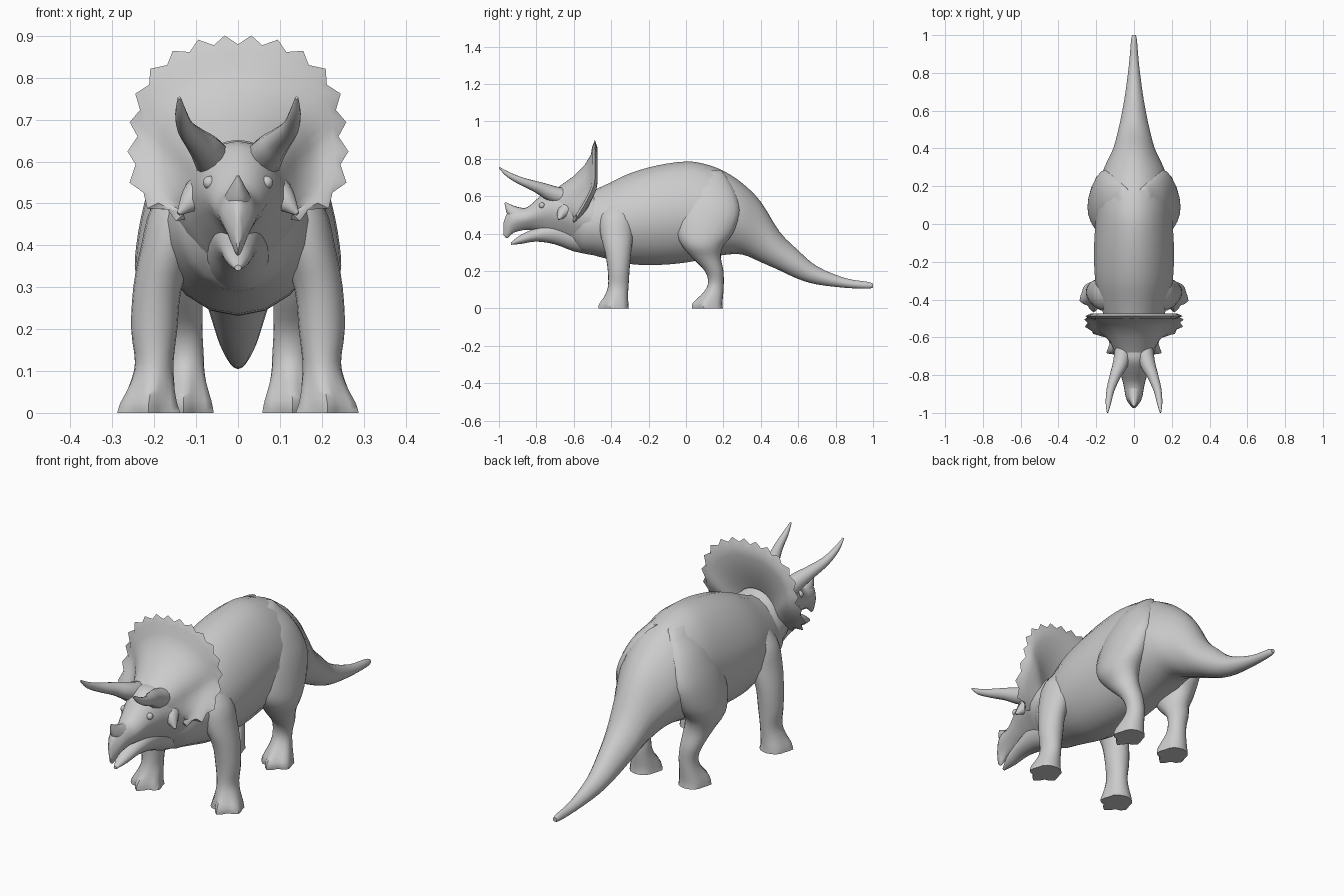
import bpy, bmesh
from math import sin, cos, pi, radians
from mathutils import Vector

cube = bpy.data.objects.get("Cube")
if cube:
    bpy.data.objects.remove(cube, do_unlink=True)

SEGS = 20
skin = bpy.data.materials.new("light_grey_skin")
skin.use_nodes = True
GREY = (0.6, 0.6, 0.6, 1)
skin.diffuse_color = GREY
skin.node_tree.nodes["Principled BSDF"].inputs["Base Color"].default_value = GREY


def spline(keys, steps=3):
    """Smoothly resample a list of key tuples, passing through each one."""
    out = []
    for i in range(len(keys) - 1):
        a, b = keys[max(i - 1, 0)], keys[i]
        c, d = keys[i + 1], keys[min(i + 2, len(keys) - 1)]
        for s in range(steps):
            t = s / steps
            out.append([0.5 * (2 * q + (r - p) * t + (2 * p - 5 * q + 4 * r - w) * t * t
                               + (3 * q - p - 3 * r + w) * t ** 3)
                        for p, q, r, w in zip(a, b, c, d)])
    return out + [list(keys[-1])]


def skin_rings(name, rings, angle=50):
    """Bridge closed rings of points into one capped mesh."""
    bm = bmesh.new()
    rows = [[bm.verts.new(p) for p in ring] for ring in rings]
    n = len(rows[0])
    for r0, r1 in zip(rows, rows[1:]):
        for j in range(n):
            k = (j + 1) % n
            bm.faces.new((r0[j], r0[k], r1[k], r1[j]))
    bm.faces.new(rows[0])
    bm.faces.new(rows[-1])
    bmesh.ops.recalc_face_normals(bm, faces=bm.faces)
    mesh = bpy.data.meshes.new(name)
    bm.to_mesh(mesh)
    bm.free()
    mesh.materials.append(skin)
    obj = bpy.data.objects.new(name, mesh)
    bpy.context.collection.objects.link(obj)
    bpy.ops.object.select_all(action='DESELECT')
    obj.select_set(True)
    bpy.context.view_layer.objects.active = obj
    bpy.ops.object.shade_smooth_by_angle(angle=radians(angle))


def trunk(name, keys, pinch_top=0, pinch_low=0):
    """Loft along y; each key is y, top z, bottom z, half width. Pinches narrow top or underside."""
    rings = []
    for y, top, low, half in spline(keys):
        mid, tall = (top + low) / 2, (top - low) / 2
        ring = []
        for j in range(SEGS):
            a = 2 * pi * j / SEGS
            width = half * (1 - pinch_top * max(0, sin(a)) - pinch_low * max(0, -sin(a)))
            ring.append((width * cos(a), y, mid + tall * sin(a)))
        rings.append(ring)
    skin_rings(name, rings)


def leg(name, keys, side):
    """Loft along z; each key is z, centre x, centre y, radius x, radius y, toe depth."""
    rings = []
    for z, cx, cy, rx, ry, toe in spline(keys):
        ring = []
        for j in range(SEGS):
            a = 2 * pi * j / SEGS
            k = 1 + toe * cos(5 * (a + pi / 2)) * (0.5 - 0.5 * sin(a))
            ring.append((side * (cx + rx * k * cos(a)), cy + ry * k * sin(a), z))
        rings.append(ring)
    skin_rings(name, rings)


def horn(name, keys, side=1, flat=1.0):
    """Tapered spike; each key is x, y, z, radius, with rings set across the path."""
    pts = spline(keys)
    rings = []
    for i, (x, y, z, r) in enumerate(pts):
        ahead = Vector(pts[min(i + 1, len(pts) - 1)][:3])
        behind = Vector(pts[max(i - 1, 0)][:3])
        d = (ahead - behind).normalized()
        u = d.cross(Vector((1, 0.2, 0))).normalized()
        v = d.cross(u)
        ring = []
        for j in range(12):
            a = 2 * pi * j / 12
            p = Vector((x, y, z)) + r * (u * cos(a) + v * sin(a) * flat)
            ring.append((side * p.x, p.y, p.z))
        rings.append(ring)
    skin_rings(name, rings)


# Body and tail
trunk("body_and_tail", [
    (-.64, .58, .37, .07), (-.56, .61, .30, .13), (-.50, .63, .285, .155),
    (-.42, .665, .265, .178), (-.30, .722, .237, .205), (-.15, .765, .232, .212),
    (0, .785, .245, .205), (.10, .772, .265, .20), (.20, .735, .285, .188),
    (.30, .67, .288, .157), (.40, .57, .247, .11), (.50, .41, .203, .083),
    (.60, .31, .157, .062), (.70, .225, .128, .045), (.85, .162, .11, .026),
    (.97, .142, .105, .016), (1, .132, .112, .01)], pinch_top=.14)

# Skull with hooked beak, and lower jaw
trunk("skull", [
    (-.975, .46, .39, .006), (-.955, .51, .375, .024), (-.92, .53, .405, .043),
    (-.85, .54, .42, .056), (-.78, .60, .41, .076), (-.72, .645, .385, .098),
    (-.65, .65, .355, .122), (-.58, .66, .315, .145), (-.48, .62, .29, .15)], pinch_low=.4)
trunk("lower_jaw", [
    (-.935, .353, .34, .008), (-.88, .395, .345, .03), (-.80, .43, .357, .044),
    (-.70, .47, .342, .06), (-.60, .48, .305, .075), (-.50, .48, .285, .09)])
horn("nose_horn", [(0, -.86, .48, .052), (0, -.925, .515, .036), (0, -.967, .566, .004)],
     flat=0.8)

# Frill: a thick flared shield with a spiked rim
rim_keys = [(.215,), (.228,), (.243,), (.24,), (.265,), (.225,)]
rim_radius = [r[0] for r in spline(rim_keys, 4)]
half_count = len(rim_radius) - 1
profile = [(0, 0), (.25, 0), (.5, 0), (.75, 0), (.92, -.004), (1, .01),
           (.92, .024), (.75, .034), (.5, .056), (.25, .095), (0, .15)]
frill_rings = []
for i in range(-half_count, half_count + 1):
    a = radians(152) * i / half_count
    r = rim_radius[abs(i)]
    hub = Vector((.10 * sin(a), -.68, .56 + .09 * cos(a)))
    ring = []
    for t, back in profile:
        reach = r + (.021 if t == 1 and i % 2 else 0)
        rim = Vector((reach * sin(a), 0, .665 + reach * cos(a)))
        rim.y = -.497 - .10 * (max(0, .68 - rim.z) / .2) ** 1.3
        p = hub.lerp(rim, t)
        p.y = hub.y + (rim.y - hub.y) * (1 - (1 - t) ** 2) + back
        ring.append(p)
    frill_rings.append(ring)
skin_rings("frill", frill_rings, 40)

# Paired parts
for side, label in ((1, "left"), (-1, "right")):
    horn(label + "_brow_horn", [
        (.05, -.61, .585, .045), (.062, -.70, .608, .044), (.078, -.755, .63, .038),
        (.098, -.80, .65, .03), (.125, -.88, .68, .021), (.136, -.95, .715, .014),
        (.14, -.998, .752, .004)], side)
    horn(label + "_cheek_spike", [
        (.07, -.62, .54, .05), (.108, -.66, .51, .032), (.142, -.68, .475, .005)], side)
    leg(label + "_front_leg", [
        (.60, .07, -.36, .04, .05, 0), (.50, .132, -.37, .07, .088, 0),
        (.40, .163, -.37, .068, .088, 0), (.30, .192, -.363, .058, .07, 0),
        (.20, .20, -.36, .055, .058, 0), (.12, .20, -.362, .046, .055, 0),
        (.07, .205, -.37, .053, .06, .05), (.025, .213, -.38, .064, .072, .16),
        (0, .213, -.38, .07, .074, .2)], side)
    leg(label + "_hind_leg", [
        (.74, .045, .12, .03, .07, 0), (.66, .092, .13, .06, .115, 0),
        (.58, .128, .13, .068, .148, 0), (.50, .15, .122, .074, .165, 0),
        (.40, .163, .10, .08, .15, 0), (.33, .165, .09, .079, .108, 0),
        (.27, .15, .11, .065, .077, 0), (.20, .137, .15, .052, .05, 0),
        (.14, .126, .16, .044, .042, 0), (.09, .126, .15, .047, .05, .05),
        (.03, .13, .122, .063, .073, .16), (0, .13, .122, .067, .075, .2)], side)
    # Eye
    bpy.ops.mesh.primitive_uv_sphere_add(segments=12, ring_count=8, radius=.016,
                                         location=(side * .068, -.77, .55))
    eye = bpy.context.object
    eye.name = label + "_eye"
    eye.data.materials.append(skin)
    bpy.ops.object.shade_smooth()
